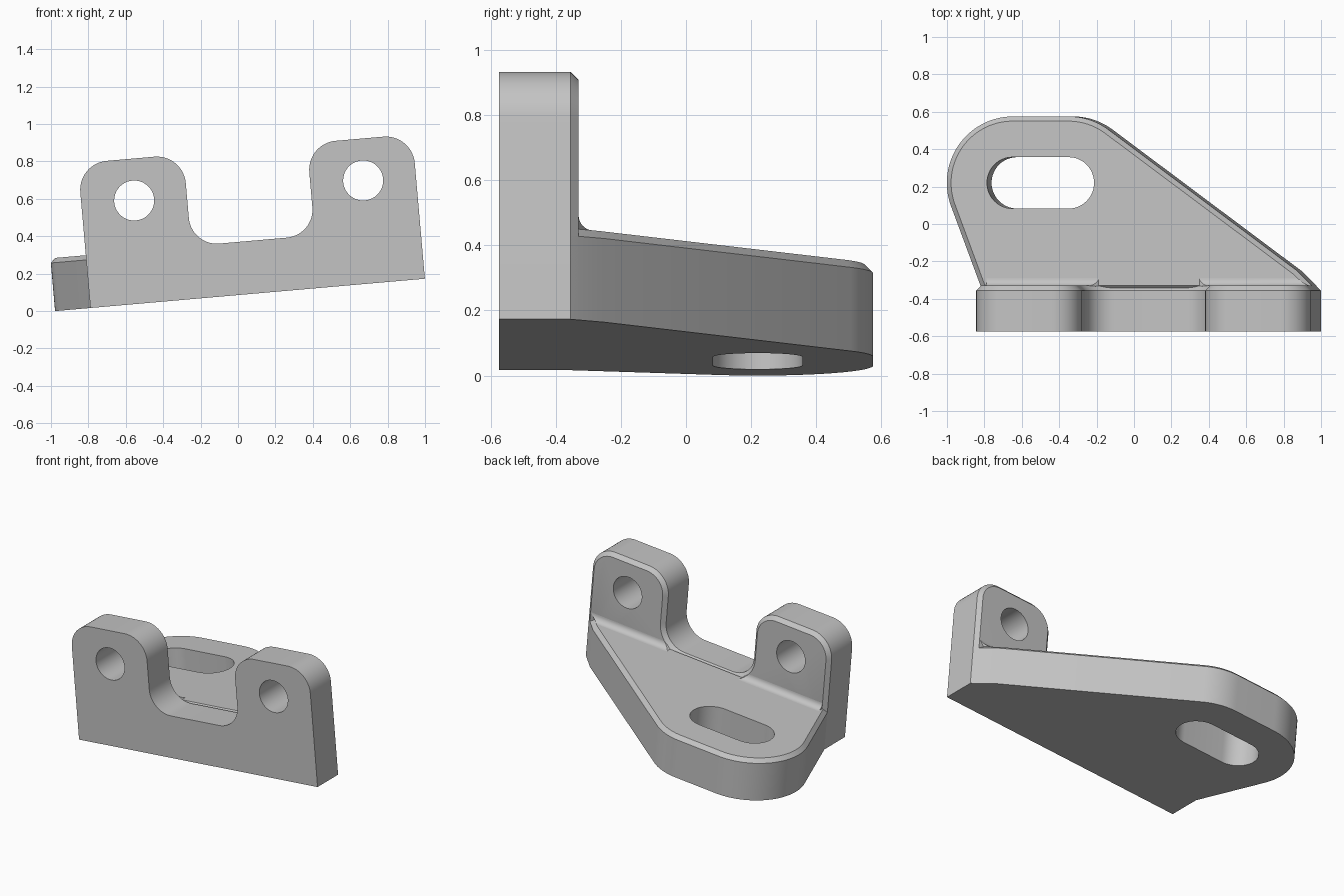
import bpy, bmesh
from math import sin, cos, radians, sqrt
from mathutils import Matrix, Vector

cube = bpy.data.objects.get("Cube")
if cube:
    bpy.data.objects.remove(cube, do_unlink=True)

# Main dimensions, in the bracket's own untilted frame
LENGTH, TOP, FLOOR = 1.795, 0.776, 0.283
FRONT, STEP, BACK = -0.575, -0.355, -0.33
LUG, CORNER, NOTCH, CHAMFER, FILLET = 0.566, 0.155, 0.15, 0.025, 0.04
SLOT_A, SLOT_B, SLOT_Y, END_R = 0.165, 0.465, 0.22, 0.355
TILT = Matrix.Translation((-0.789, 0, 0.0165)) @ Matrix.Rotation(radians(-5), 4, 'Y')

grey = bpy.data.materials.new("plain grey")
grey.use_nodes = True
grey.diffuse_color = (0.55, 0.55, 0.55, 1)
grey.node_tree.nodes["Principled BSDF"].inputs["Base Color"].default_value = grey.diffuse_color


def arc(cx, cy, r, start, end, n=14):
    angles = [radians(start + (end - start) * i / n) for i in range(n + 1)]
    return [(cx + r * cos(a), cy + r * sin(a)) for a in angles]


def loft(name, rings):
    """Closed solid through rings with equal point counts."""
    bm = bmesh.new()
    loops = [[bm.verts.new(p) for p in ring] for ring in rings]
    for a, b in zip(loops, loops[1:]):
        for i in range(len(a)):
            j = (i + 1) % len(a)
            bm.faces.new((a[i], a[j], b[j], b[i]))
    bm.faces.new(loops[0][::-1])
    bm.faces.new(loops[-1])
    bmesh.ops.recalc_face_normals(bm, faces=bm.faces)
    mesh = bpy.data.meshes.new(name)
    bm.to_mesh(mesh)
    bm.free()
    mesh.materials.append(grey)
    obj = bpy.data.objects.new(name, mesh)
    bpy.context.collection.objects.link(obj)
    return obj


def cut(obj, cutter):
    cutter.hide_render = True
    mod = obj.modifiers.new("hole", 'BOOLEAN')
    mod.operation, mod.solver, mod.object = 'DIFFERENCE', 'EXACT', cutter
    bpy.context.view_layer.objects.active = obj
    bpy.ops.object.modifier_apply(modifier=mod.name)
    bpy.data.objects.remove(cutter, do_unlink=True)


def finish(obj):
    bpy.ops.object.select_all(action='DESELECT')
    obj.select_set(True)
    bpy.context.view_layer.objects.active = obj
    bpy.ops.object.shade_smooth_by_angle(angle=radians(25))
    obj.matrix_world = TILT


def wall_profile(y, d, bottom):
    """Two rounded lugs with a rounded notch between them, inset by d."""
    r, n = CORNER - d, NOTCH + d
    high, low = TOP - CORNER, FLOOR + NOTCH
    inner = LENGTH - LUG
    pts = [(d, bottom), (LENGTH - d, bottom)]
    pts += arc(LENGTH - CORNER, high, r, 0, 90)
    pts += arc(inner + CORNER, high, r, 90, 180)
    pts += arc(inner - NOTCH, low, n, 0, -90)
    pts += arc(LUG + NOTCH, low, n, -90, -180)
    pts += arc(LUG - CORNER, high, r, 0, 90)
    pts += arc(CORNER, high, r, 90, 180)
    return [(u, y, w) for u, w in pts]


def inset(pts, d):
    """Move every edge inward by d, except the edge against the wall."""
    count, lines, out = len(pts), [], []
    for i in range(count):
        a, b = Vector(pts[i]), Vector(pts[(i + 1) % count])
        t = (b - a).normalized()
        normal = Vector((-t.y, t.x))
        on_wall = a.y == STEP and b.y == STEP
        lines.append((normal, normal.dot(a) + (0 if on_wall else d)))
    for i in range(count):
        (m, p), (n, q) = lines[i - 1], lines[i]
        det = m.x * n.y - m.y * n.x
        out.append(((p * n.y - q * m.y) / det, (m.x * q - n.x * p) / det))
    return out


# Upright wall with two lugs and round holes
wall = loft("upright_wall", [wall_profile(FRONT, 0, 0),
                             wall_profile(STEP, 0, 0),
                             wall_profile(BACK, CHAMFER, 0.1)])
for u in (LUG / 2, LENGTH - LUG / 2):
    circle = arc(u, 0.552, 0.107, 0, 360, 48)[:-1]
    cut(wall, loft("hole_cutter", [[(x, y, w) for x, w in circle] for y in (-0.7, -0.2)]))
finish(wall)

# Base plate with chamfered rim and a slot
outline = [(LENGTH, STEP), (1.69, -0.25)]
outline += arc(SLOT_B, SLOT_Y, END_R, 53.3, 90)
outline += arc(SLOT_A, SLOT_Y, END_R, 90, 200.4, 30)
outline += [(0, STEP)]
rim = inset(outline, CHAMFER)
plate = loft("base_plate", [[(u, y, w) for u, y in ring] for ring, w in
                            ((outline, 0), (outline, FLOOR - CHAMFER), (rim, FLOOR))])
slot = arc(SLOT_B, SLOT_Y, 0.1375, -90, 90, 24) + arc(SLOT_A, SLOT_Y, 0.1375, 90, 270, 24)
cut(plate, loft("slot_cutter", [[(u, y, w) for u, y in slot] for w in (-0.2, 0.5)]))
finish(plate)

# Fillets where the lugs meet the plate
section = arc(BACK + FILLET, FLOOR + FILLET, FILLET, 180, 270, 8)
section += [(BACK - 0.005, FLOOR - 0.005)]


def notch_reach(w):
    return sqrt((NOTCH + CHAMFER) ** 2 - (FLOOR + NOTCH - w) ** 2)


def right_end(y, w):
    lift = max(0, min(1, (w - FLOOR) / FILLET))
    return LENGTH - CHAMFER - max(0, y - BACK) - 0.035 * (1 - lift)


right_fillet = loft("right_lug_fillet", [
    [(CHAMFER, y, w) for y, w in section],
    [(LUG + NOTCH - notch_reach(w), y, w) for y, w in section]])
left_fillet = loft("left_lug_fillet", [
    [(LENGTH - LUG - NOTCH + notch_reach(w), y, w) for y, w in section],
    [(right_end(y, w), y, w) for y, w in section]])
for fillet in (right_fillet, left_fillet):
    finish(fillet)
